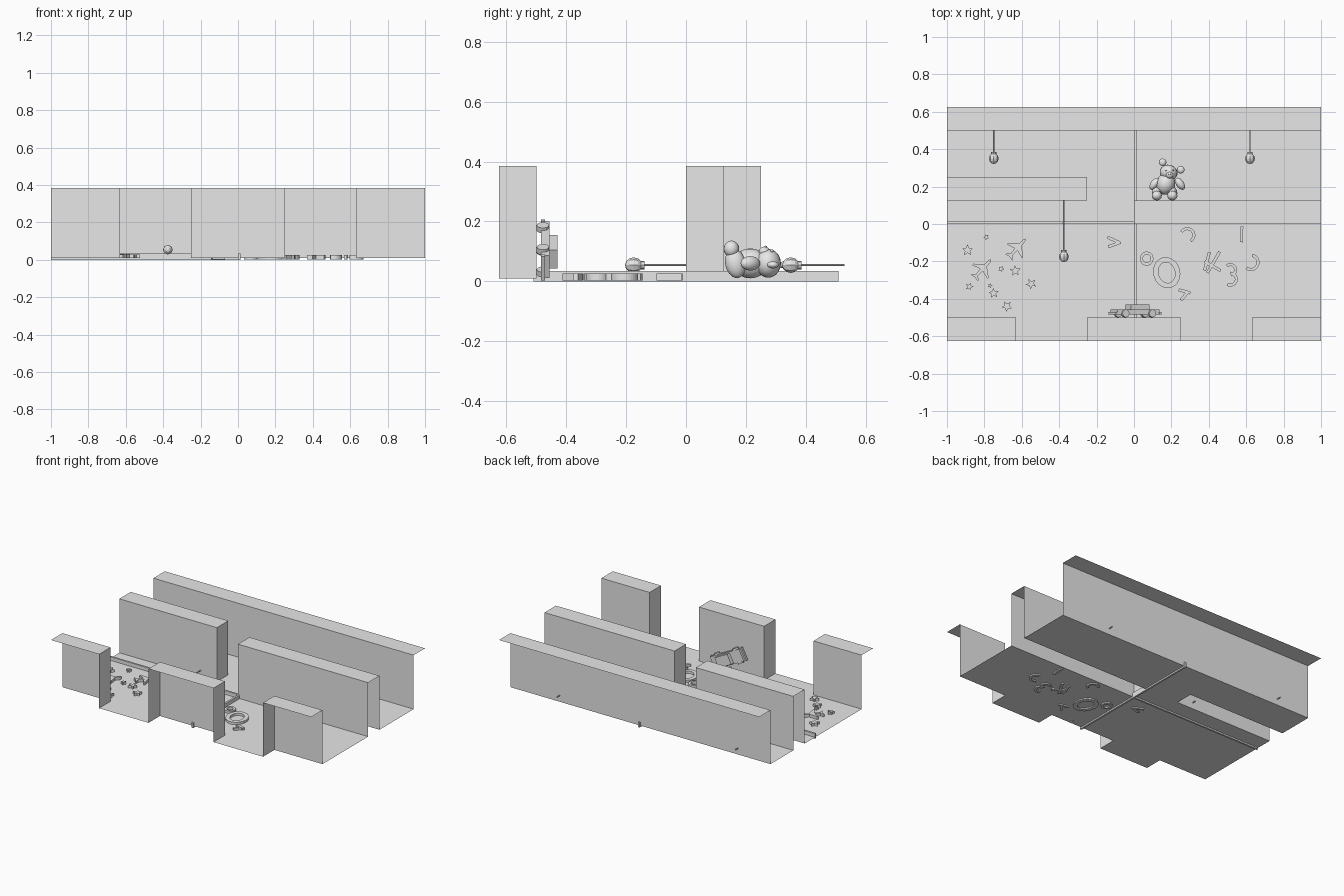
import bpy, bmesh, math
from mathutils import Matrix, Vector

if "Cube" in bpy.data.objects:
    bpy.data.objects.remove(bpy.data.objects["Cube"])

grey = bpy.data.materials.new("light_grey")
grey.use_nodes = True
COLOUR = (0.8, 0.8, 0.8, 1)
grey.diffuse_color = COLOUR
grey.node_tree.nodes["Principled BSDF"].inputs["Base Color"].default_value = COLOUR

FLOOR, TOP = 0.01, 0.385


def finish(name, bm, smooth=False, outward=True):
    if outward:
        bmesh.ops.recalc_face_normals(bm, faces=bm.faces)
    for f in bm.faces:
        f.smooth = smooth
    mesh = bpy.data.meshes.new(name)
    bm.to_mesh(mesh)
    bm.free()
    mesh.materials.append(grey)
    obj = bpy.data.objects.new(name, mesh)
    bpy.context.collection.objects.link(obj)
    return obj


def place(loc, scale=(1, 1, 1), rot=None):
    return Matrix.Translation(loc) @ (rot or Matrix()) @ Matrix.Diagonal((*scale, 1))


def box(name, size, matrix):
    bm = bmesh.new()
    bmesh.ops.create_cube(bm, size=1, matrix=matrix @ Matrix.Diagonal((*size, 1)))
    return finish(name, bm)


def box_between(name, lo, hi):
    lo, hi = Vector(lo), Vector(hi)
    return box(name, hi - lo, Matrix.Translation((lo + hi) / 2))


def cylinder(name, radius, depth, matrix, sides=12):
    bm = bmesh.new()
    bmesh.ops.create_cone(bm, cap_ends=True, segments=sides, radius1=radius,
                          radius2=radius, depth=depth, matrix=matrix)
    return finish(name, bm)


def ball(name, loc, radii, rot=None, sides=16, smooth=True):
    bm = bmesh.new()
    bmesh.ops.create_uvsphere(bm, u_segments=sides, v_segments=sides // 2 + 2,
                              radius=1, matrix=place(loc, radii, rot))
    return finish(name, bm, smooth)


def plate(name, outline, loc, turn, z0, z1):
    """Flat outline extruded from z0 to z1."""
    bm = bmesh.new()
    spin = Matrix.Rotation(math.radians(turn), 4, 'Z')
    m = Matrix.Translation((loc[0], loc[1], z0)) @ spin
    face = bm.faces.new([bm.verts.new(m @ Vector((x, y, 0))) for x, y in outline])
    new = bmesh.ops.extrude_face_region(bm, geom=[face])["geom"]
    bmesh.ops.translate(bm, vec=(0, 0, z1 - z0),
                        verts=[v for v in new if isinstance(v, bmesh.types.BMVert)])
    return finish(name, bm)


# Room shell: each plan cell is floor or raised block, with walls at every step
XS = [-1, -0.63, -0.25, 0, 0.25, 0.63, 1]
YS = [-0.625, -0.5, 0, 0.125, 0.25, 0.5, 0.625]
RAISED = {0: (0, 2, 3, 5), 2: (3, 4, 5), 3: (0, 1), 5: range(6)}


def height(i, j):
    return TOP if i in RAISED.get(j, ()) else FLOOR


bm = bmesh.new()


def quad(*pts):
    bm.faces.new([bm.verts.new(p) for p in pts])


for i in range(6):
    for j in range(6):
        x0, x1, y0, y1, h = XS[i], XS[i + 1], YS[j], YS[j + 1], height(i, j)
        quad((x0, y0, h), (x1, y0, h), (x1, y1, h), (x0, y1, h))
        if i < 5 and height(i + 1, j) != h:
            g = height(i + 1, j)
            quad((x1, y0, h), (x1, y0, g), (x1, y1, g), (x1, y1, h))
        if j < 5 and height(i, j + 1) != h:
            g = height(i, j + 1)
            quad((x0, y1, h), (x1, y1, h), (x1, y1, g), (x0, y1, g))
bmesh.ops.remove_doubles(bm, verts=bm.verts, dist=0.0001)
bmesh.ops.dissolve_limit(bm, angle_limit=0.01, verts=bm.verts, edges=bm.edges)
finish("room_shell", bm, outward=False)

# Floor dividers
box_between("divider_long", (0, -0.51, 0), (0.013, 0.51, 0.035))
box_between("divider_cross", (-1, 0, 0), (0, 0.013, 0.035))

# Wall-mounted lamps: a rod out of the wall with a faceted bulb
to_y = Matrix.Rotation(math.pi / 2, 4, 'X')
for x, y, wall in ((-0.75, 0.35, 0.53), (0.62, 0.35, 0.53), (-0.375, -0.175, 0.15)):
    ball("lamp_bulb", (x, y, 0.054), (0.026, 0.026, 0.029), to_y, 8, False)
    cylinder("lamp_collar", 0.014, 0.014, place((x, y + 0.029, 0.054), rot=to_y), 8)
    cylinder("lamp_rod", 0.0035, wall - y - 0.02,
             place((x, (wall + y + 0.02) / 2, 0.054), rot=to_y), 8)

# Stars on the floor
star = [(math.sin(k * math.pi / 5) * (1 if k % 2 == 0 else 0.45),
         math.cos(k * math.pi / 5) * (1 if k % 2 == 0 else 0.45)) for k in range(10)]
STARS = [(-0.89, -0.14, 0.032), (-0.79, -0.07, 0.017), (-0.71, -0.24, 0.018),
         (-0.635, -0.25, 0.03), (-0.55, -0.32, 0.03), (-0.88, -0.335, 0.022),
         (-0.75, -0.37, 0.028), (-0.68, -0.44, 0.03), (-0.77, -0.33, 0.014)]
for n, (x, y, r) in enumerate(STARS):
    plate("floor_star", [(a * r, b * r) for a, b in star], (x, y), n * 25, FLOOR, 0.028)

# Toy planes on the floor
half = [(0, 0.07), (0.008, 0.055), (0.009, 0.025), (0.055, -0.012), (0.055, -0.022),
        (0.009, -0.008), (0.007, -0.045), (0.024, -0.058), (0.024, -0.066), (0, -0.06)]
plane = half + [(-x, y) for x, y in reversed(half[1:-1])]
for loc in ((-0.81, -0.24), (-0.625, -0.13)):
    plate("floor_plane", plane, loc, -42, FLOOR, 0.03)


# Curved and straight toy pieces set into the floor
def arc_piece(name, loc, rx, ry, width, start=0, sweep=360, turn=0):
    steps = 20
    spin = Matrix.Rotation(math.radians(turn), 4, 'Z')
    piece = bmesh.new()
    rings = []
    for k in range(steps + 1):
        a = math.radians(start + sweep * k / steps)
        ring = []
        for off, z in ((-1, 0.002), (1, 0.002), (1, 0.026), (-1, 0.026)):
            p = Vector(((rx + off * width / 2) * math.cos(a),
                        (ry + off * width / 2) * math.sin(a), z))
            ring.append(piece.verts.new(spin @ p + Vector((*loc, 0))))
        rings.append(ring)
    for a, b in zip(rings, rings[1:]):
        for k in range(4):
            piece.faces.new((a[k], a[k - 1], b[k - 1], b[k]))
    if sweep < 360:
        piece.faces.new(rings[0])
        piece.faces.new(rings[-1])
    bmesh.ops.remove_doubles(piece, verts=piece.verts, dist=0.0001)
    finish(name, piece)


def bar_piece(name, loc, length, width, turn):
    rot = Matrix.Rotation(math.radians(turn), 4, 'Z')
    box(name, (length, width, 0.024), place((*loc, 0.014), rot=rot))


arc_piece("floor_ring_large", (0.175, -0.26), 0.058, 0.07, 0.028, turn=15)
arc_piece("floor_ring_small", (0.068, -0.185), 0.028, 0.03, 0.016)
for x, y, r, turn in ((0.285, -0.06, 0.035, -60), (0.515, -0.245, 0.028, -80),
                      (0.515, -0.295, 0.032, -120), (0.625, -0.205, 0.038, -130)):
    arc_piece("floor_arc", (x, y), r, r, 0.016, 0, 210, turn)
for x, y, length, turn in ((0.575, -0.055, 0.085, 88), (0.425, -0.205, 0.13, 60),
                           (0.39, -0.2, 0.1, 75), (0.42, -0.225, 0.1, -30),
                           (-0.11, -0.085, 0.07, -25), (-0.105, -0.11, 0.07, 20),
                           (0.27, -0.36, 0.065, -15), (0.27, -0.385, 0.06, 50)):
    bar_piece("floor_bar", (x, y), length, 0.016, turn)

# Toy car resting with its wheels against the inner face of the front wall
car = Matrix.Translation((0.005, -0.5, 0.105)) @ Matrix.Rotation(math.radians(27), 4, 'Y')
for name, size, loc in (("car_body", (0.25, 0.028, 0.085), (0, 0.03, 0)),
                        ("car_cabin", (0.11, 0.028, 0.07), (0.015, 0.056, 0)),
                        ("car_front_bumper", (0.012, 0.014, 0.09), (-0.13, 0.022, 0)),
                        ("car_rear_bumper", (0.012, 0.014, 0.09), (0.13, 0.022, 0))):
    obj = box(name, size, car @ Matrix.Translation(loc))
for x in (-0.08, 0.08):
    for side in (-1, 1):
        cylinder("car_wheel", 0.021, 0.02, car @ Matrix.Translation((x, 0.022, side * 0.042)))

# Teddy bear lying on its back with its feet raised
tilt = Matrix.Rotation(math.radians(-15), 4, 'Z')
ball("bear_body", (0.17, 0.215, 0.06), (0.05, 0.06, 0.05), tilt)
ball("bear_head", (0.185, 0.275, 0.06), (0.048, 0.042, 0.048), tilt)
ball("bear_snout", (0.19, 0.262, 0.1), (0.02, 0.018, 0.016), tilt)
ball("bear_nose", (0.19, 0.266, 0.114), (0.007, 0.005, 0.005))
for x, y in ((0.153, 0.33), (0.25, 0.29)):
    ball("bear_ear", (x, y, 0.055), (0.02, 0.02, 0.012))
for side, x in ((-1, 0.122), (1, 0.205)):
    lean = Matrix.Rotation(math.radians(12), 4, 'X')
    ball("bear_leg", (x, 0.165, 0.06), (0.027, 0.034, 0.05), lean)
    ball("bear_foot", (x, 0.152, 0.108), (0.027, 0.026, 0.028))
    swing = Matrix.Rotation(math.radians(side * 35), 4, 'Z')
    ball("bear_arm", (0.178 + side * 0.068, 0.215, 0.06), (0.021, 0.037, 0.024), swing)
    ball("bear_eye", (0.19 + side * 0.019, 0.287, 0.102), (0.005, 0.005, 0.005))
